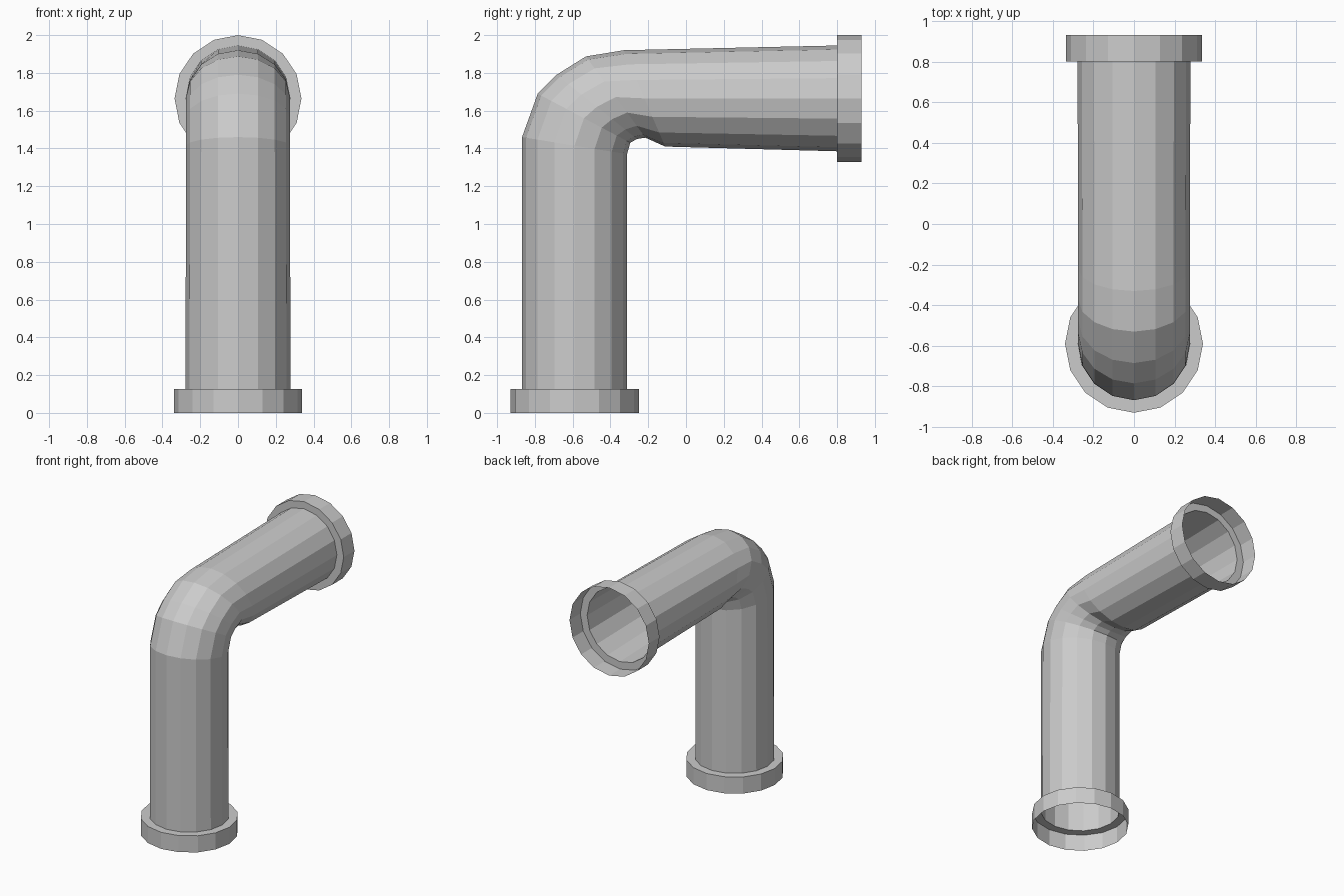
import bpy, bmesh, math

if "Cube" in bpy.data.objects:
    bpy.data.objects.remove(bpy.data.objects["Cube"])

SIDES = 16
RX = 0.275


def loft(name, rings):
    """Skin open tube through rings given as (outer_yz, inner_yz, x_radius)."""
    bm = bmesh.new()
    loops = []
    for (oy, oz), (iy, iz), rx in rings:
        cy, cz, hy, hz = (oy + iy) / 2, (oz + iz) / 2, (oy - iy) / 2, (oz - iz) / 2
        loops.append([bm.verts.new((rx * math.sin(a), cy + hy * math.cos(a), cz + hz * math.cos(a)))
                      for a in (2 * math.pi * i / SIDES for i in range(SIDES))])
    for a, b in zip(loops, loops[1:]):
        for i in range(SIDES):
            j = (i + 1) % SIDES
            bm.faces.new((a[i], a[j], b[j], b[i]))
    bmesh.ops.recalc_face_normals(bm, faces=bm.faces)
    # Open shell: make the outer wall face outwards
    bm.normal_update()
    f = bm.faces[0]
    (oy, oz), (iy, iz), _ = rings[0]
    c = f.calc_center_median()
    side = f.normal.y * (c.y - (oy + iy) / 2) + f.normal.z * (c.z - (oz + iz) / 2)
    if side < 0:
        bmesh.ops.reverse_faces(bm, faces=bm.faces)
    me = bpy.data.meshes.new(name)
    bm.to_mesh(me)
    bm.free()
    ob = bpy.data.objects.new(name, me)
    bpy.context.collection.objects.link(ob)
    return ob


# Pipe with elbow: outer bend point, inner bend point, half width
loft("bent_pipe", [
    ((-0.868, 0.127), (-0.312, 0.127), 0.278),
    ((-0.868, 1.46), (-0.312, 1.37), RX),
    ((-0.785, 1.69), (-0.295, 1.43), RX),
    ((-0.685, 1.79), (-0.26, 1.45), RX),
    ((-0.53, 1.887), (-0.215, 1.457), RX),
    ((-0.33, 1.92), (-0.11, 1.41), RX),
    ((0.80, 1.945), (0.80, 1.385), 0.278),
])

# Open collars, each with a flat ledge back to the pipe
loft("bottom_collar", [
    ((-0.93, 0.0), (-0.25, 0.0), 0.34),
    ((-0.93, 0.127), (-0.25, 0.127), 0.34),
    ((-0.868, 0.127), (-0.312, 0.127), 0.278),
])
loft("end_collar", [
    ((0.93, 2.0), (0.93, 1.328), 0.336),
    ((0.80, 2.0), (0.80, 1.328), 0.336),
    ((0.80, 1.945), (0.80, 1.385), 0.278),
])
